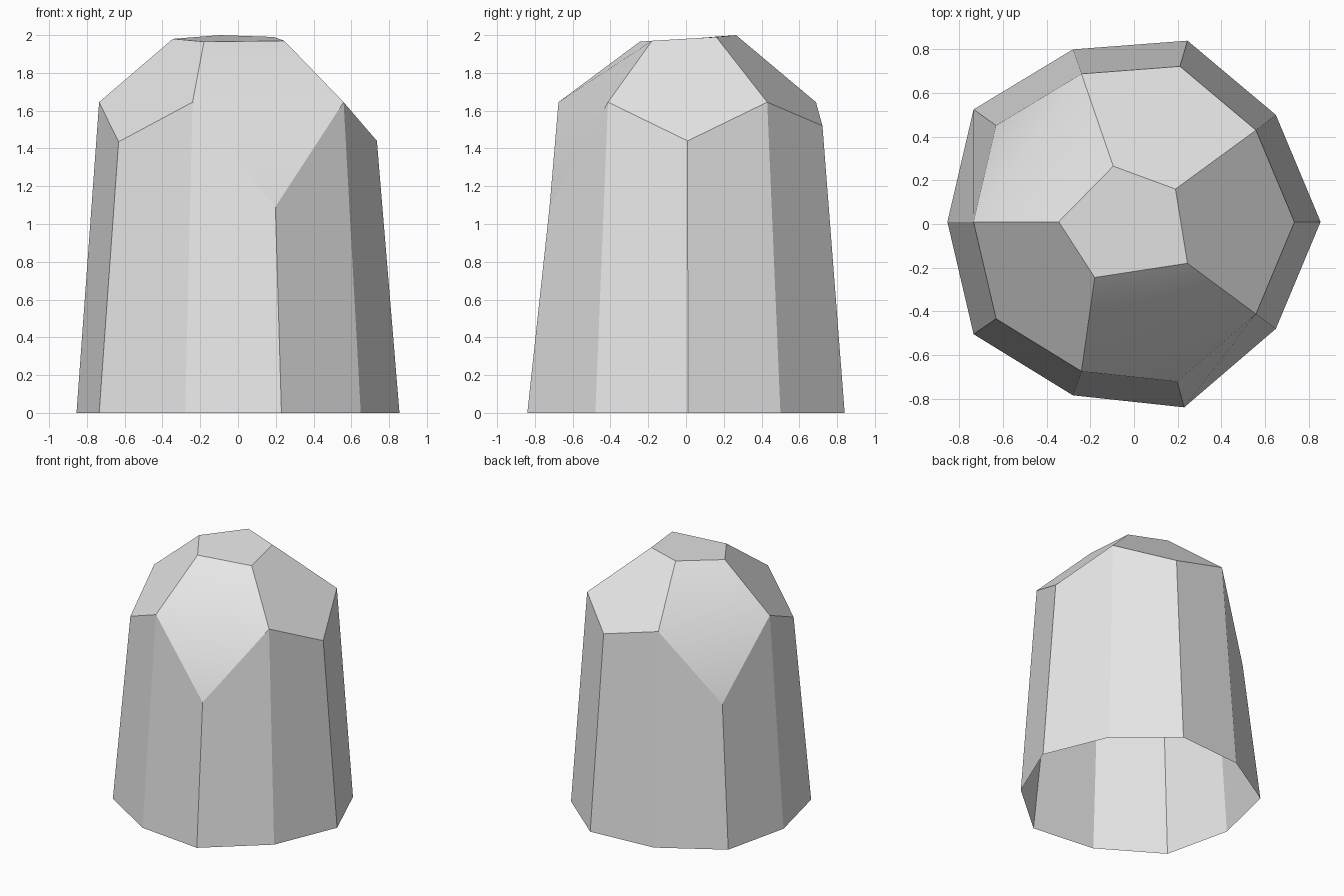
import bpy
import bmesh

# Remove the default object
cube = bpy.data.objects.get("Cube")
if cube:
    bpy.data.objects.remove(cube, do_unlink=True)

# Single stone colour
stone = bpy.data.materials.new("light_grey_stone")
stone.use_nodes = True
colour = (0.8, 0.8, 0.8, 1.0)
stone.diffuse_color = colour
stone.node_tree.nodes["Principled BSDF"].inputs["Base Color"].default_value = colour

# Irregular ten-sided footprint, shoulder heights and five-sided tilted cap
FOOTPRINT = [(0.855, 0.01), (0.65, 0.5), (0.245, 0.84), (-0.28, 0.8), (-0.735, 0.525),
             (-0.855, 0.01), (-0.735, -0.505), (-0.28, -0.785), (0.23, -0.84), (0.65, -0.48)]
SHOULDER_Z = [1.44, 1.645, 1.52, 1.645, 1.09, 1.645, 1.435, 1.645, 1.09, 1.645]
CAP = [(0.245, -0.18, 1.97), (0.19, 0.16, 1.99), (-0.095, 0.265, 2.0),
       (-0.345, 0.01, 1.98), (-0.18, -0.245, 1.965)]
TAPER = 0.86
DEEP_CUT = 1.2

bm = bmesh.new()
base = [bm.verts.new((x, y, 0)) for x, y in FOOTPRINT]
shoulder = [bm.verts.new((x * TAPER, y * TAPER, z))
            for (x, y), z in zip(FOOTPRINT, SHOULDER_Z)]
cap = [bm.verts.new(p) for p in CAP]
sides = len(base)

# Tapered walls, open underneath
for i in range(sides):
    j = (i + 1) % sides
    bm.faces.new((base[i], base[j], shoulder[j], shoulder[i]))

# Sloping facets between shoulder and cap; the deep ones fold across the middle
folds = []
for k in range(len(cap)):
    top_a, top_b = cap[k], cap[(k + 1) % len(cap)]
    right, low, left = (shoulder[(2 * k + d) % sides] for d in (-1, 0, 1))
    if low.co.z < DEEP_CUT:
        bm.faces.new((right, left, top_b, top_a))
        bm.faces.new((right, low, left))
        folds.append(bm.edges.get((right, left)))
    else:
        bm.faces.new((right, low, left, top_b, top_a))
bm.faces.new(cap)

# Smooth only across the folds, crisp everywhere else
for face in bm.faces:
    face.smooth = True
for edge in bm.edges:
    edge.smooth = edge in folds

mesh = bpy.data.meshes.new("faceted_stone")
bm.to_mesh(mesh)
bm.free()
mesh.materials.append(stone)
stone_block = bpy.data.objects.new("faceted_stone", mesh)
bpy.context.collection.objects.link(stone_block)
